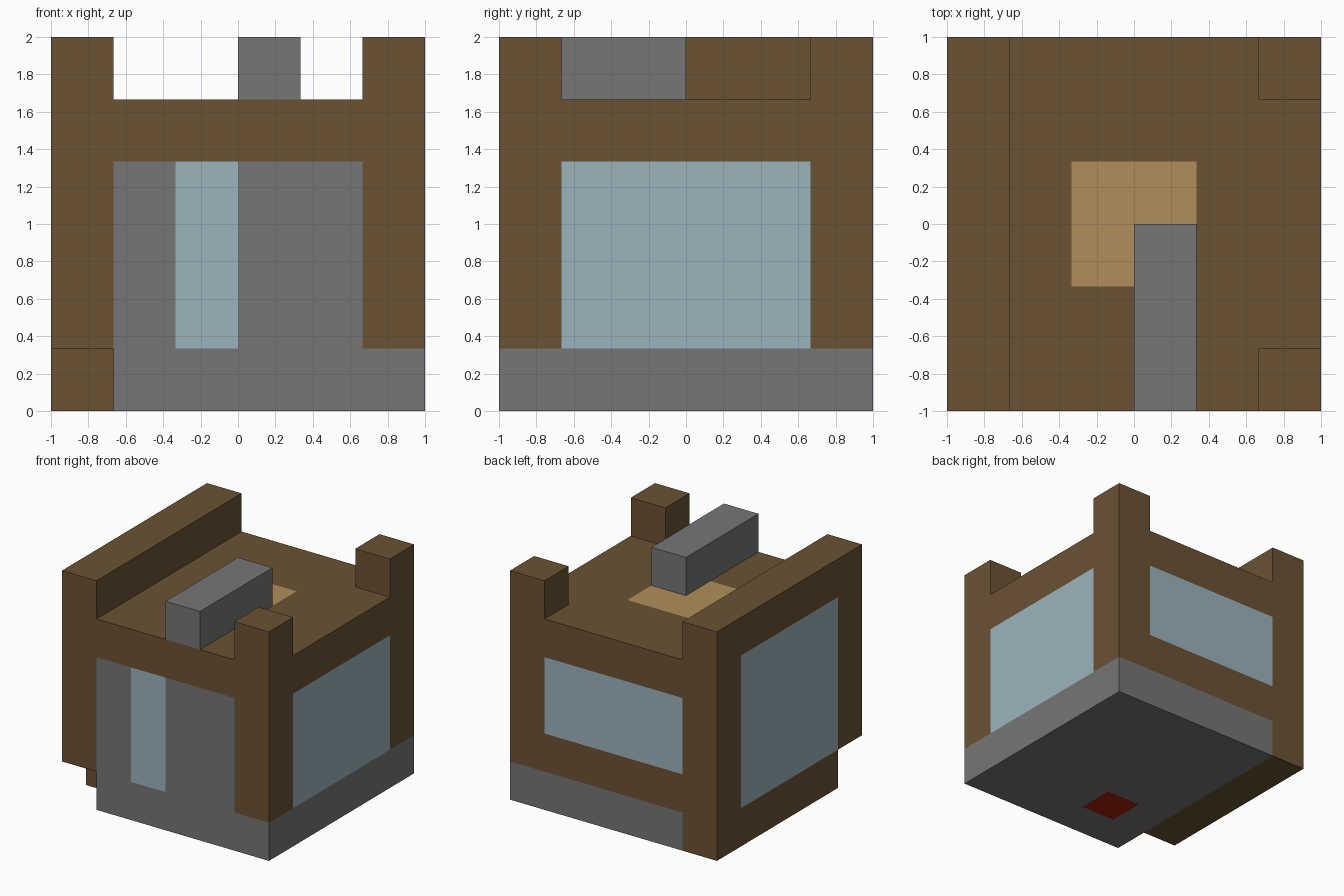
import bpy
import bmesh
from mathutils import Vector

cube = bpy.data.objects.get("Cube")
if cube:
    bpy.data.objects.remove(cube, do_unlink=True)

U = 1 / 3  # the building is laid out on a grid of six units per side

# Flat colours, linear
COLOURS = {
    "brown timber": (0.147, 0.084, 0.034),
    "grey stone": (0.181, 0.181, 0.181),
    "pale blue glass": (0.332, 0.456, 0.515),
    "straw gold": (0.429, 0.275, 0.098),
    "dark red": (0.381, 0.013, 0.004),
}
BROWN, GREY, GLASS, GOLD, RED = range(5)
materials = []
for label, rgb in COLOURS.items():
    mat = bpy.data.materials.new(label)
    mat.use_nodes = True
    mat.diffuse_color = (*rgb, 1)
    shader = mat.node_tree.nodes["Principled BSDF"]
    shader.inputs["Base Color"].default_value = (*rgb, 1)
    shader.inputs["Roughness"].default_value = 0.9
    materials.append(mat)


def extrude_part(name, profile, x0, x1, rule):
    """Extrude a (y, z) profile along x, cut it on the grid, paint by rule."""
    bm = bmesh.new()
    base = bm.faces.new([bm.verts.new((x0 * U, y * U, z * U)) for y, z in profile])
    top = bmesh.ops.extrude_face_region(bm, geom=[base])["geom"]
    moved = [v for v in top if isinstance(v, bmesh.types.BMVert)]
    bmesh.ops.translate(bm, verts=moved, vec=((x1 - x0) * U, 0, 0))
    if callable(rule):
        for axis in range(3):
            normal = Vector([float(i == axis) for i in range(3)])
            for step in range(-2, 6):
                bmesh.ops.bisect_plane(bm, geom=bm.verts[:] + bm.edges[:] + bm.faces[:],
                                       plane_co=normal * step * U, plane_no=normal, dist=1e-5)
    bmesh.ops.recalc_face_normals(bm, faces=bm.faces[:])
    for f in bm.faces:
        f.material_index = rule(f.calc_center_median() / U, f.normal) if callable(rule) else rule
    mesh = bpy.data.meshes.new(name)
    bm.to_mesh(mesh)
    bm.free()
    for mat in materials:
        mesh.materials.append(mat)
    obj = bpy.data.objects.new(name, mesh)
    bpy.context.collection.objects.link(obj)
    return obj


def rect(y0, y1, z0, z1):
    return [(y0, z0), (y1, z0), (y1, z1), (y0, z1)]


def paint_house(c, n):
    if n.z > 0.5:  # roof deck with a square hatch
        return GOLD if abs(c.x) < 1 and abs(c.y) < 1 else BROWN
    if n.z < -0.5:  # underside with one red tile
        return RED if -1 < c.x < 0 and -2 < c.y < -1 else GREY
    if c.z < 1:  # stone footing
        return GREY
    if n.y < -0.5:  # front: stone panel with a narrow window
        if c.z < 4 and c.x < 2:
            return GLASS if -1 < c.x < 0 else GREY
    elif n.y > 0.5:  # back window
        if abs(c.x) < 2 and 2 < c.z < 4:
            return GLASS
    elif n.x > 0.5 and abs(c.y) < 2 and c.z < 4:  # side window
        return GLASS
    return BROWN


def paint_wall(c, n):
    return GLASS if n.x < -0.5 and abs(c.y) < 2 and 1 < c.z < 5 else BROWN


# Main block
extrude_part("house_body", rect(-3, 3, 0, 5), -2, 3, paint_house)

# Tall side wall with a notch under its front corner
extrude_part("side_wall", [(-2, 0), (3, 0), (3, 6), (-3, 6), (-3, 1), (-2, 1)],
             -3, -2, paint_wall)

# Corner posts on the opposite side of the roof
for name, y in (("front_roof_post", -3), ("back_roof_post", 2)):
    extrude_part(name, rect(y, y + 1, 5, 6), 2, 3, BROWN)

# Stone beam lying on the roof
extrude_part("roof_beam", rect(-3, 0, 5, 6), 0, 1, GREY)
